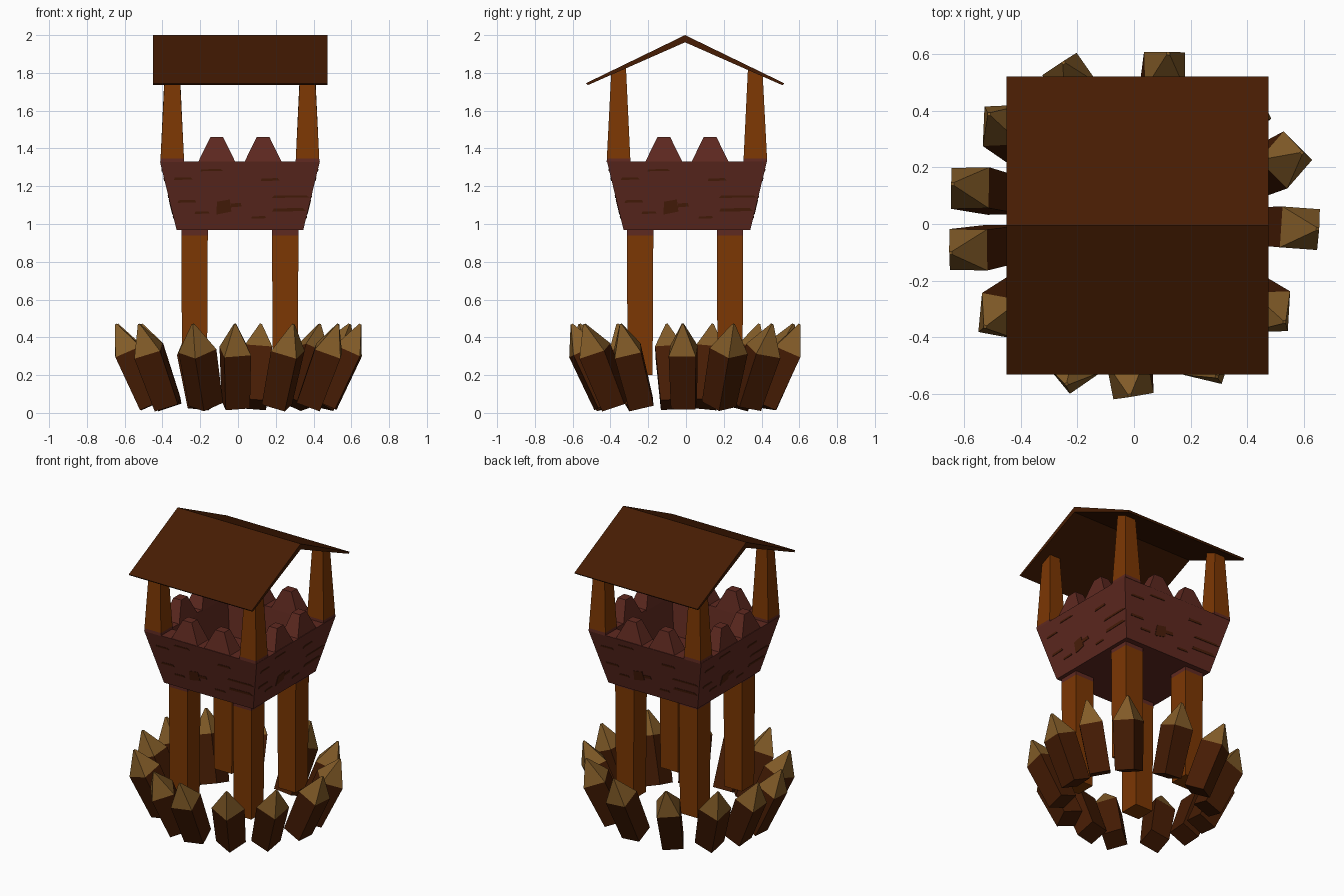
import bpy, bmesh, math
from mathutils import Vector, Matrix

if "Cube" in bpy.data.objects:
    bpy.data.objects.remove(bpy.data.objects["Cube"])

CX, CY = 0.01, 0.005  # tower axis


def material(name, rgb):
    lin = [((c / 255 + 0.055) / 1.055) ** 2.4 if c > 10 else c / 255 / 12.92 for c in rgb]
    m = bpy.data.materials.new(name)
    m.diffuse_color = (*lin, 1)
    m.use_nodes = True
    m.node_tree.nodes["Principled BSDF"].inputs["Base Color"].default_value = m.diffuse_color
    return m


ROOF = material("roof brown", (70, 28, 3))
POST = material("post orange brown", (124, 55, 3))
WALL = material("basket red brown", (95, 41, 32))
STAKE = material("stake brown", (70, 28, 4))
TIP = material("cut wood tan", (131, 92, 40))
GRAIN = material("grain dark brown", (74, 30, 10))


def finish(name, bm, mats):
    bmesh.ops.recalc_face_normals(bm, faces=bm.faces)
    me = bpy.data.meshes.new(name)
    bm.to_mesh(me)
    bm.free()
    for m in mats:
        me.materials.append(m)
    ob = bpy.data.objects.new(name, me)
    bpy.context.collection.objects.link(ob)
    return ob


def loft(bm, rings, cap_start=True, cap_end=True):
    """Skin a list of equal-length point rings."""
    vs = [[bm.verts.new(p) for p in r] for r in rings]
    n = len(vs[0])
    for a, b in zip(vs, vs[1:]):
        for i in range(n):
            j = (i + 1) % n
            bm.faces.new((a[i], a[j], b[j], b[i]))
    if cap_start:
        bm.faces.new(vs[0][::-1])
    if cap_end:
        bm.faces.new(vs[-1])


def rect(x, y, hx, hy, z):
    return [(x - hx, y - hy, z), (x + hx, y - hy, z), (x + hx, y + hy, z), (x - hx, y + hy, z)]


# Roof: folded sheet extruded along x
prof = [(-0.53, 1.745), (-0.005, 2.0), (0.52, 1.745), (0.51, 1.735), (-0.005, 1.962), (-0.52, 1.735)]
bm = bmesh.new()
loft(bm, [[(x, y, z) for y, z in prof] for x in (-0.45, 0.475)])
finish("roof", bm, [ROOF])

# Lower legs and tapered roof posts (tops cut to the roof slope), stained where they meet the basket
for i, (sx, sy) in enumerate([(-1, -1), (1, -1), (1, 1), (-1, 1)]):
    bm = bmesh.new()
    x, y = CX + sx * 0.24, CY - 0.01 + sy * 0.238
    loft(bm, [rect(x, y, 0.066, 0.066, 0.2), rect(x, y, 0.07, 0.07, 0.94), rect(x, y, 0.07, 0.07, 1.0)])
    for f in bm.faces:
        f.material_index = int(f.calc_center_median().z > 0.94)
    finish(f"leg_{i + 1}", bm, [POST, WALL])
    bm = bmesh.new()
    x, y = CX + sx * 0.358, CY + sy * 0.362
    top = [(px, py, 1.972 - 0.443 * abs(py + 0.005)) for px, py, _ in rect(x, y, 0.039, 0.039, 0)]
    loft(bm, [rect(x, y, 0.063, 0.063, 1.328), rect(x, y, 0.062, 0.062, 1.348), top])
    for f in bm.faces:
        f.material_index = int(f.calc_center_median().z < 1.345)
    finish(f"roof_post_{i + 1}", bm, [POST, WALL])

# Basket: flared hollow box
bm = bmesh.new()
loft(bm, [rect(CX, CY, 0.335, 0.335, 0.967), rect(CX, CY, 0.423, 0.423, 1.33),
          rect(CX, CY, 0.305, 0.305, 1.33), rect(CX, CY, 0.26, 0.26, 1.08)])
finish("basket", bm, [WALL])

# Battlements and wood grain marks, repeated on the four sides
marks = [(-0.085, 1.09, 0.04, 0.04), (-0.02, 1.1, 0.03, 0.012), (-0.15, 1.285, 0.06, 0.006),
         (0.27, 1.145, 0.1, 0.007), (0.26, 1.075, 0.09, 0.01), (-0.28, 1.12, 0.05, 0.008),
         (0.16, 1.235, 0.05, 0.008), (-0.3, 1.24, 0.05, 0.007), (0.1, 1.035, 0.04, 0.007),
         (-0.2, 1.06, 0.04, 0.007)]
merlons, grain = bmesh.new(), bmesh.new()
for k in range(4):
    turn = Matrix.Translation((CX, CY, 0)) @ Matrix.Rotation(k * math.pi / 2, 4, 'Z')
    for x in (-0.1225, 0.1225):
        rings = [rect(x, -0.36, 0.1, 0.06, 1.325), rect(x, -0.36, 0.034, 0.03, 1.46)]
        loft(merlons, [[turn @ Vector(p) for p in r] for r in rings])
    for x, z, hx, hz in marks:
        rings = []
        for off in (-0.002, 0.003):
            ring = []
            for px, pz in ((x - hx, z - hz), (x + hx, z - hz * 0.6),
                           (x + hx * 0.8, z + hz), (x - hx * 0.9, z + hz * 0.7)):
                wall = 0.335 + (pz - 0.967) * 0.088 / 0.363
                ring.append(turn @ Vector((px, -wall - off, pz)))
            rings.append(ring)
        loft(grain, rings)
finish("battlements", merlons, [WALL])
finish("grain_marks", grain, [GRAIN])

# Oval ring of sharpened square stakes leaning outwards: (angle, twist)
stakes = [(-2, 43), (24, -22), (48, 22), (79, 56), (112, -33), (141, 84), (167, 58),
          (190, 35), (217, 0), (249, 13), (269, 56), (297, 2), (325, 79)]
LEAN = math.radians(24)
for i, (ang, twist) in enumerate(stakes):
    a = math.radians(ang)
    place = (Matrix.Translation((0.463 * math.cos(a) - 0.004, 0.42 * math.sin(a) + 0.004, 0.045))
             @ Matrix.Rotation(a, 4, 'Z') @ Matrix.Rotation(LEAN, 4, 'Y')
             @ Matrix.Rotation(math.radians(twist), 4, 'Z'))
    bm = bmesh.new()
    rings = [[place @ Vector((r * math.cos(s * math.tau / 4), r * math.sin(s * math.tau / 4), z))
              for s in range(4)] for r, z in ((0.092, 0), (0.102, 0.31), (0.008, 0.465))]
    loft(bm, rings)
    for f in bm.faces:  # everything above the shoulder is cut wood
        if (place.inverted() @ f.calc_center_median()).z > 0.32:
            f.material_index = 1
    finish(f"stake_{i + 1}", bm, [STAKE, TIP])
